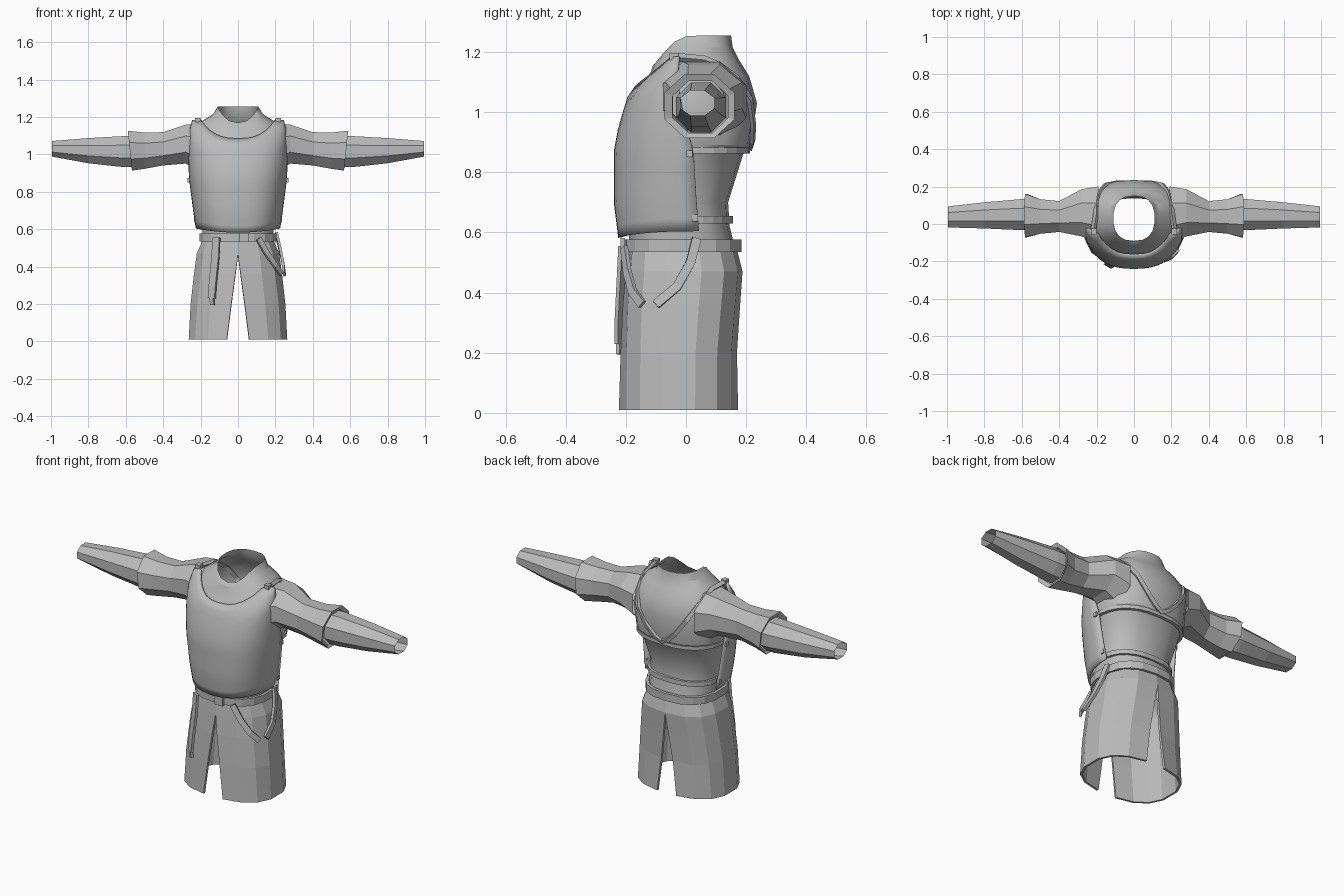
import bpy, bmesh, math
from mathutils import Vector

if "Cube" in bpy.data.objects:
    bpy.data.objects.remove(bpy.data.objects["Cube"])

cloth = bpy.data.materials.new("grey_cloth")
cloth.diffuse_color = (0.5, 0.5, 0.5, 1)
cloth.use_nodes = True
cloth.node_tree.nodes["Principled BSDF"].inputs["Base Color"].default_value = cloth.diffuse_color
P = 0.8  # squareness of the body cross-sections


def grid(name, rows, closed=False, loop=False, thick=0, smooth=False):
    """Skin a list of point rows into a mesh object."""
    bm = bmesh.new()
    vs = [[bm.verts.new(p) for p in r] for r in rows]
    n, m = len(vs), len(vs[0])
    for i in range(n if loop else n - 1):
        for j in range(m if closed else m - 1):
            a, b = vs[i], vs[(i + 1) % n]
            k = (j + 1) % m
            bm.faces.new((a[j], a[k], b[k], b[j]))
    if closed and not loop and name.endswith(("strap", "tail", "band")):
        bm.faces.new(vs[0])
        bm.faces.new(vs[-1])
    bmesh.ops.remove_doubles(bm, verts=bm.verts, dist=0.0005)
    bmesh.ops.recalc_face_normals(bm, faces=bm.faces)
    me = bpy.data.meshes.new(name)
    bm.to_mesh(me)
    bm.free()
    ob = bpy.data.objects.new(name, me)
    bpy.context.collection.objects.link(ob)
    me.materials.append(cloth)
    if thick:
        mod = ob.modifiers.new("thickness", 'SOLIDIFY')
        mod.thickness, mod.offset = thick, -1
    if smooth:
        bpy.context.view_layer.objects.active = ob
        ob.select_set(True)
        bpy.ops.object.shade_smooth_by_angle(angle=math.radians(28))
        ob.select_set(False)
    return ob


def lerp(table, z):
    """Interpolate a table whose first column is height."""
    if z <= table[0][0]:
        return table[0][1:]
    for a, b in zip(table, table[1:]):
        if z <= b[0]:
            f = (z - a[0]) / (b[0] - a[0])
            return [p + (q - p) * f for p, q in zip(a[1:], b[1:])]
    return table[-1][1:]


def spow(v):
    return math.copysign(abs(v) ** P, v)


def section(hx, yf, yb, t):
    """Rounded-box outline; t = 0 faces front, pi faces back."""
    return hx * spow(math.sin(t)), (yf + yb) / 2 - (yb - yf) / 2 * spow(math.cos(t))


def ribbon(name, pts, width, thick=0.012, loop=False, centre=None):
    """Flat strap along a path, facing away from the body centre."""
    pts = [Vector(p) for p in pts]
    n, rows = len(pts), []
    for i, p in enumerate(pts):
        a = pts[(i - 1) % n] if loop else pts[max(i - 1, 0)]
        b = pts[(i + 1) % n] if loop else pts[min(i + 1, n - 1)]
        t = (b - a).normalized()
        out = p - (Vector(centre) if centre else Vector((0, 0, p.z)))
        out = (out - t * out.dot(t)).normalized()
        side = t.cross(out) * width / 2
        lo, hi = p - out * 0.006, p + out * thick
        rows.append([lo - side, lo + side, hi + side, hi - side])
    return grid(name, rows, closed=True, loop=loop)


def box(name, loc, size):
    bpy.ops.mesh.primitive_cube_add(size=1, location=loc)
    ob = bpy.context.object
    ob.name, ob.scale = name, size
    ob.data.materials.append(cloth)


# Shirt body: height, front neckline drop, half width, front y, back y
SHIRT = [(.54, 0, .19, -.19, .165), (.62, 0, .195, -.19, .145), (.70, 0, .2, -.2, .14),
         (.86, 0, .235, -.21, .19), (.89, 0, .25, -.21, .215), (1.03, 0, .252, -.18, .236),
         (1.12, .03, .235, -.145, .21), (1.175, .05, .2, -.12, .175),
         (1.215, .06, .135, -.11, .155), (1.255, .085, .11, -.09, .15)]
rows = []
for z, drop, hx, yf, yb in SHIRT:
    row = []
    for k in range(18):
        t = k * math.tau / 18
        row.append((*section(hx, yf, yb, t), z - drop * max(0, math.cos(t)) ** 2))
    rows.append(row)
grid("shirt_body", rows, closed=True, smooth=True)

# Breastplate: height, half width, side edge y, front y
PLATE = [(.58, .222, .045, -.225), (.7, .24, .035, -.24), (.87, .262, .025, -.24),
         (.95, .265, 0, -.225), (1.05, .265, -.02, -.195), (1.1, .262, -.025, -.16),
         (1.15, .255, -.025, -.105), (1.2, .24, -.02, -.045)]
rows = []
for i in range(15):
    row = []
    for k in range(25):
        t = (k / 24 - .5) * math.pi
        u = abs(spow(math.sin(t)))
        top = min(1.185, 1.085 + .1 * (u / .8) ** 2.5)
        bottom = .582 + .022 * u ** 2
        z = bottom + (top - bottom) * i / 14
        hx, ys, yf = lerp(PLATE, z)
        row.append((hx * spow(math.sin(t)), ys + (yf - ys) * spow(math.cos(t)), z))
    rows.append(row)
grid("breastplate", rows, thick=.012, smooth=True)

# Sleeves: x, centre y, centre z, y radius, z radius
UPPER = [(.19, .05, 1.035, .155, .135), (.28, .06, 1.055, .13, .105), (.40, .04, 1.03, .085, .09),
         (.50, .04, 1.02, .095, .098), (.578, .045, 1.02, .12, .108), (.568, .048, 1.017, .095, .088)]
LOWER = [(.56, .05, 1.015, .085, .083), (.61, .05, 1.015, .085, .084),
         (.8, .046, 1.02, .072, .068), (.995, .038, 1.03, .058, .042)]
for s, label in ((1, "left"), (-1, "right")):
    for part, table in (("upper_sleeve", UPPER), ("forearm_sleeve", LOWER)):
        rows = []
        for x, yc, zc, ry, rz in table:
            row = []
            for k in range(8):
                a = (k + .5) * math.tau / 8
                slant = .012 * math.sin(a) if x > .5 and part == "upper_sleeve" else 0
                row.append((s * (x + slant), yc + 1.05 * ry * math.cos(a),
                            zc + 1.07 * rz * math.sin(a)))
            rows.append(row)
        grid(label + "_" + part, rows, closed=True)

# Skirt halves with front and back slits: height, half width, front y, back y, slit half width
SKIRT = [(.01, .268, -.225, .175, .06), (.2, .258, -.218, .17, .036), (.36, .24, -.21, .18, .014),
         (.47, .225, -.2, .188, 0), (.55, .19, -.192, .168, 0)]
for s, label in ((1, "left"), (-1, "right")):
    rows = []
    for z, hx, yf, yb, gap in SKIRT:
        t0 = math.asin((gap / hx) ** (1 / P))
        row = []
        for k in range(8):
            x, y = section(hx, yf, yb, t0 + (math.pi - 2 * t0) * k / 7)
            row.append((s * max(x, 0), y, z))
        rows.append(row)
    grid(label + "_skirt", rows, thick=.012)

# Belt around the waist
belt = [(*section(.195, -.195, .172, k * math.tau / 18), .556) for k in range(18)]
ribbon("belt", belt, .042, loop=True)
box("belt_buckle", (.03, -.21, .556), (.05, .016, .05))

# Straps running around the back from the breastplate edges
for name, z, w in (("chest_back_band", .872, .02), ("waist_back_band", .642, .026)):
    drop, hx, yf, yb = lerp(SHIRT, z)
    ribbon(name, [(*section(hx, yf, yb, math.pi * (.47 + 1.06 * k / 14)), z)
                  for k in range(15)], w)

# Shoulder straps meeting low on the back
half = [(.215, -.03, 1.18)]
for x, z in ((.2, 1.172), (.2, 1.15), (.185, 1.11), (.15, 1.04), (.09, .955), (.04, .905), (0, .885)):
    drop, hx, yf, yb = lerp(SHIRT, z)
    c = (1 - min(1, x / hx) ** (2 / P)) ** (P / 2)
    half.append((x, (yf + yb) / 2 + (yb - yf) / 2 * c, z))
path = half + [(-x, y, z) for x, y, z in reversed(half[:-1])]
ribbon("shoulder_strap", path, .022, centre=(0, .02, .95))

# Small fastenings on the shoulders and sides
for s in (1, -1):
    box("shoulder_buckle", (s * .215, -.04, 1.185), (.03, .03, .022))
    box("side_buckle", (s * .262, .012, .862), (.014, .02, .022))
    box("waist_buckle", (s * .228, .03, .648), (.016, .02, .022))

# Hanging belt tails
ribbon("front_tail", [(-.115, -.208, .555), (-.12, -.213, .45), (-.135, -.22, .3),
                      (-.14, -.22, .23)], .042, .008)
ribbon("front_tail_tip_tail", [(-.14, -.22, .232), (-.136, -.22, .195)], .022, .008)
ribbon("side_front_tail", [(.11, -.205, .55), (.155, -.195, .47), (.2, -.178, .405),
                           (.232, -.145, .36)], .03, .008)
ribbon("side_rear_tail", [(.203, .035, .58), (.222, .015, .5), (.24, -.03, .42),
                          (.246, -.1, .36)], .03, .008)
